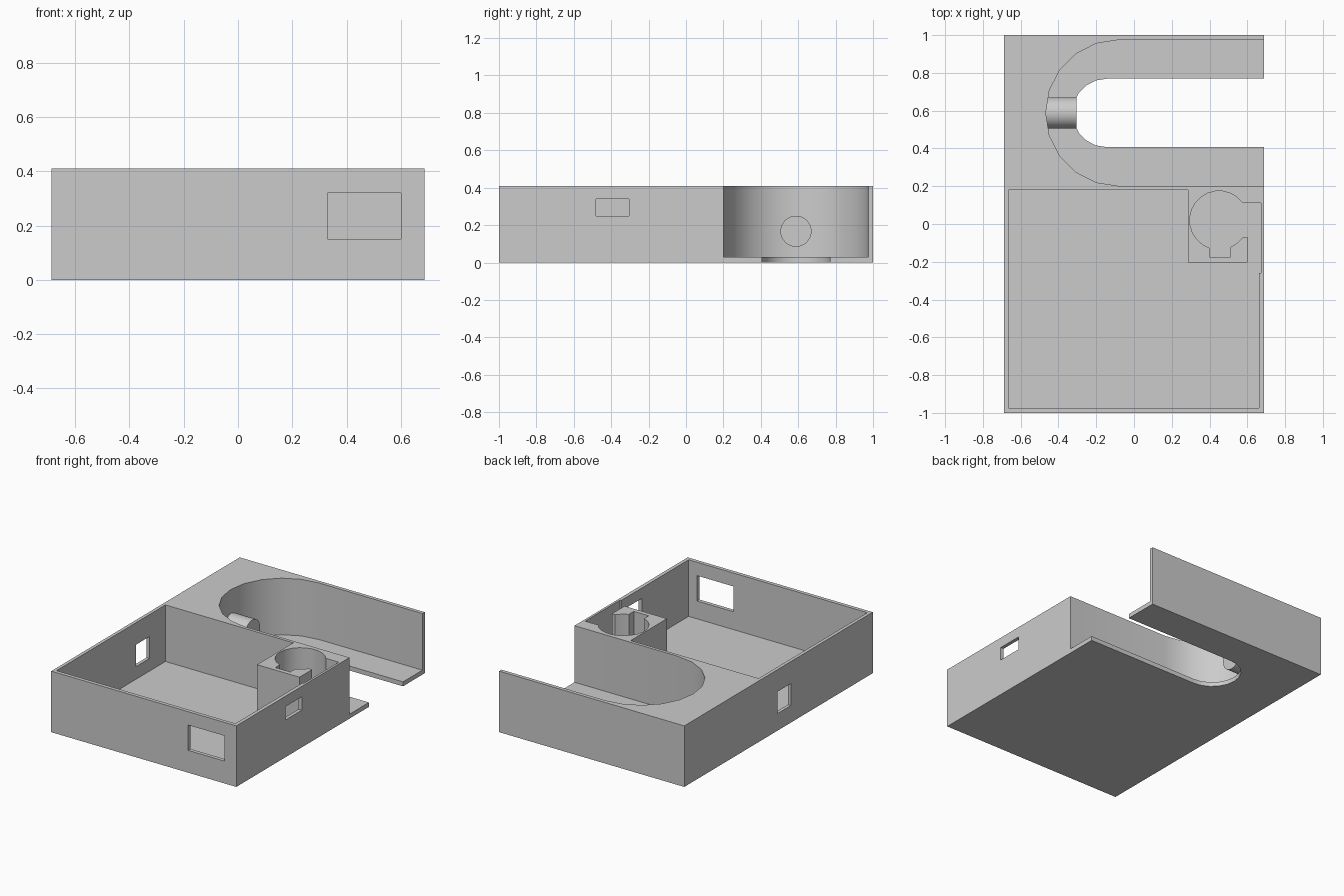
import bpy
import bmesh
from math import sin, cos, radians
from mathutils import Matrix

cube = bpy.data.objects.get("Cube")
if cube:
    bpy.data.objects.remove(cube, do_unlink=True)

# One plain grey for everything
GREY = (0.6, 0.6, 0.6, 1.0)
grey = bpy.data.materials.new("plain grey")
grey.use_nodes = True
grey.diffuse_color = GREY
grey.node_tree.nodes["Principled BSDF"].inputs["Base Color"].default_value = GREY

HEIGHT, FLOOR, ABOVE = 0.41, 0.03, 0.6


def arc(cx, cy, r, start, end, steps):
    """Points along a circular arc, angles in degrees."""
    angles = [radians(start + (end - start) * i / steps) for i in range(steps + 1)]
    return [(cx + r * cos(a), cy + r * sin(a)) for a in angles]


def rect(x0, x1, y0, y1):
    return [(x0, y0), (x1, y0), (x1, y1), (x0, y1)]


def finish(name, bm):
    bmesh.ops.recalc_face_normals(bm, faces=bm.faces[:])
    mesh = bpy.data.meshes.new(name)
    bm.to_mesh(mesh)
    bm.free()
    mesh.materials.append(grey)
    ob = bpy.data.objects.new(name, mesh)
    bpy.context.collection.objects.link(ob)
    return ob


def prism(name, outline, z0, z1):
    """Extrude a flat outline upwards into a solid."""
    bm = bmesh.new()
    face = bm.faces.new([bm.verts.new((x, y, z0)) for x, y in outline])
    top = bmesh.ops.extrude_face_region(bm, geom=[face])["geom"]
    verts = [g for g in top if isinstance(g, bmesh.types.BMVert)]
    bmesh.ops.translate(bm, verts=verts, vec=(0, 0, z1 - z0))
    return finish(name, bm)


def activate(ob):
    bpy.ops.object.select_all(action="DESELECT")
    ob.select_set(True)
    bpy.context.view_layer.objects.active = ob


def carve(ob, outline, z0, z1):
    """Subtract an extruded outline from a solid."""
    cutter = prism("cutter", outline, z0, z1)
    cutter.hide_render = True
    mod = ob.modifiers.new("carve", "BOOLEAN")
    mod.operation, mod.solver, mod.object = "DIFFERENCE", "EXACT", cutter
    activate(ob)
    bpy.ops.object.modifier_apply(modifier=mod.name)
    bpy.data.objects.remove(cutter, do_unlink=True)


# Outer block of the case
case = prism("case", rect(-0.6875, 0.6875, -1, 1), 0, HEIGHT)

# Front compartment, leaving a corner block with a round keyed socket
compartment = [(-0.665, -0.975), (0.663, -0.975), (0.663, -0.26),
               (0.672, -0.26), (0.672, 0.11)]
compartment += arc(0.45, 0.02, 0.155, 35.5, 251, 14)
compartment += [(0.40, -0.175), (0.51, -0.175)]
compartment += arc(0.45, 0.02, 0.155, 293, 324.5, 2)
compartment += [(0.60, -0.07), (0.60, -0.205), (0.285, -0.205),
                (0.285, 0.18), (-0.665, 0.18)]
carve(case, compartment, FLOOR, ABOVE)

# Round-ended bay open to the side, with a narrower slot through its floor
for cx, r, z0, z1 in ((-0.08, 0.387, FLOOR, ABOVE), (-0.145, 0.181, -0.1, 0.2)):
    cy = 0.588
    bay = [(0.8, cy + r)] + arc(cx, cy, r, 90, 270, 10) + [(0.8, cy - r)]
    carve(case, bay, z0, z1)

# Windows in the front and both side walls
carve(case, rect(0.33, 0.60, -1.1, -0.9), 0.15, 0.32)
carve(case, rect(0.6, 0.8, -0.48, -0.305), 0.25, 0.34)
carve(case, rect(-0.8, -0.6, -0.13, 0.01), 0.115, 0.262)

# Round peg at the end of the bay
bm = bmesh.new()
bmesh.ops.create_cone(bm, cap_ends=True, segments=32, radius1=0.083, radius2=0.083,
                      depth=0.175,
                      matrix=Matrix.Translation((-0.3925, 0.588, 0.167))
                      @ Matrix.Rotation(radians(90), 4, "Y"))
peg = finish("peg", bm)

for ob in (case, peg):
    activate(ob)
    bpy.ops.object.shade_smooth_by_angle(angle=radians(30))
